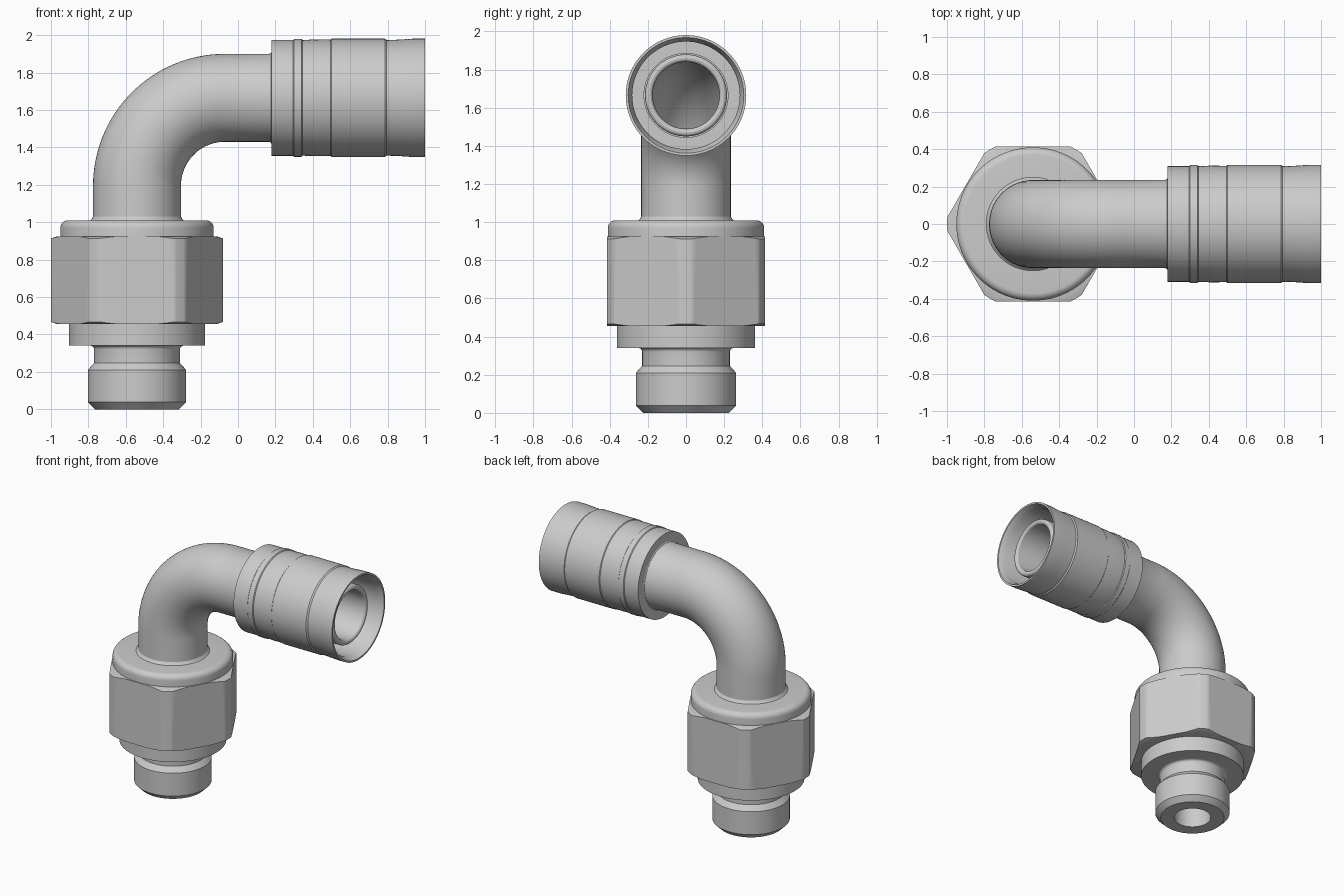
import bpy, bmesh, math
from mathutils import Vector

if "Cube" in bpy.data.objects:
    bpy.data.objects.remove(bpy.data.objects["Cube"])

SEG = 80
AX, AZ = -0.54, 1.665          # x of the vertical axis, z of the horizontal axis
BEND, Z0 = 0.47, 1.195         # bend radius and height where the bend starts
ARC = BEND * math.pi / 2


def skin(name, rings, seg=SEG, phase=0.0):
    """Closed loop of rings (centre, radial direction in the xz plane, radius)."""
    bm = bmesh.new()
    loops = []
    for c, u, r in rings:
        loops.append([bm.verts.new(c + u * (r * math.cos(a)) + Vector((0, r * math.sin(a), 0)))
                      for a in (phase + 2 * math.pi * i / seg for i in range(seg))])
    for k in range(len(loops)):
        a, b = loops[k], loops[(k + 1) % len(loops)]
        for i in range(seg):
            j = (i + 1) % seg
            bm.faces.new((a[i], a[j], b[j], b[i]))
    bmesh.ops.recalc_face_normals(bm, faces=bm.faces)
    me = bpy.data.meshes.new(name)
    bm.to_mesh(me)
    bm.free()
    ob = bpy.data.objects.new(name, me)
    bpy.context.collection.objects.link(ob)
    return ob


def smooth(ob):
    bpy.ops.object.select_all(action='DESELECT')
    ob.select_set(True)
    bpy.context.view_layer.objects.active = ob
    bpy.ops.object.shade_smooth_by_angle(angle=math.radians(28))


def upright(name, profile, **kw):
    return skin(name, [(Vector((AX, 0, z)), Vector((1, 0, 0)), r) for r, z in profile], **kw)


def level(name, profile):
    return skin(name, [(Vector((x, 0, AZ)), Vector((0, 0, 1)), r) for r, x in profile])


def fillet(cr, cz, rad, a0, a1, n=6):
    """Arc points for a profile, angles in degrees."""
    return [(cr + rad * math.cos(math.radians(a0 + (a1 - a0) * i / n)),
             cz + rad * math.sin(math.radians(a0 + (a1 - a0) * i / n))) for i in range(n + 1)]


def station(t, r):
    """Ring on the tube path; t = 0 at bend start, ARC at bend end."""
    if t < 0:
        return Vector((AX, 0, Z0 + t)), Vector((1, 0, 0)), r
    if t > ARC:
        return Vector((AX + BEND + t - ARC, 0, AZ)), Vector((0, 0, -1)), r
    a = t / BEND
    u = Vector((math.cos(a), 0, -math.sin(a)))
    return Vector((AX + BEND, 0, Z0)) - u * BEND, u, r


# threaded stud with undercut neck, shoulder and bore
smooth(upright("threaded_stud", [
    (0.13, 0), (0.225, 0), (0.263, 0.038), (0.263, 0.21), (0.23, 0.247)]
    + fillet(0.25, 0.32, 0.02, 180, 90)
    + [(0.25, 0.34), (0.363, 0.34), (0.363, 0.47), (0.13, 0.47)][1:]))

# hexagon nut: turned blank with chamfered corners, cut to six flats
nut = upright("hex_nut", [(0.13, 0.455), (0.425, 0.455), (0.46, 0.467),
                          (0.46, 0.913), (0.425, 0.925), (0.13, 0.925)], seg=144)
flats = upright("hex_cutter", [(0.05, 0.4), (0.415 / math.cos(math.pi / 6), 0.4),
                               (0.415 / math.cos(math.pi / 6), 1.0), (0.05, 1.0)], seg=6)
mod = nut.modifiers.new("flats", 'BOOLEAN')
mod.operation = 'INTERSECT'
mod.solver = 'EXACT'
mod.object = flats
bpy.context.view_layer.objects.active = nut
bpy.ops.object.modifier_apply(modifier=mod.name)
bpy.data.objects.remove(flats)
smooth(nut)

# round collar on top of the nut
smooth(upright("nut_collar", [(0.18, 0.915), (0.41, 0.915)]
               + fillet(0.37, 0.97, 0.04, 0, 90) + [(0.18, 1.01)]))

# bent tube, running on as the hose nipple inside the sleeve
def at_x(x):
    return x - (AX + BEND) + ARC

tube = [(-0.27, 0.25), (-0.185, 0.25), (-0.178, 0.242), (-0.165, 0.235)]
tube += [(ARC * i / 32, 0.235) for i in range(33)]
tube += [(at_x(x), r) for x, r in [(0.165, 0.235), (0.176, 0.24), (0.182, 0.25),
                                   (0.26, 0.25), (0.26, 0.215)]]
tube += [(at_x(x), r) for r, x in fillet(0.195, 0.915, 0.02, 0, 180)]
tube += [(ARC * i / 32, 0.175) for i in range(32, -1, -1)] + [(-0.27, 0.175)]
smooth(skin("bent_tube", [station(t, r) for t, r in tube]))

# crimp sleeve with shallow grooves and an open end
smooth(level("crimp_sleeve", [
    (0.22, 0.18), (0.31, 0.18), (0.31, 0.295), (0.315, 0.30), (0.315, 0.34),
    (0.309, 0.345), (0.312, 0.41), (0.311, 0.495), (0.316, 0.50), (0.316, 0.785),
    (0.309, 0.795), (0.311, 0.86), (0.316, 0.93), (0.316, 1.0),
    (0.303, 1.0), (0.282, 0.95), (0.282, 0.27), (0.22, 0.27)]))
